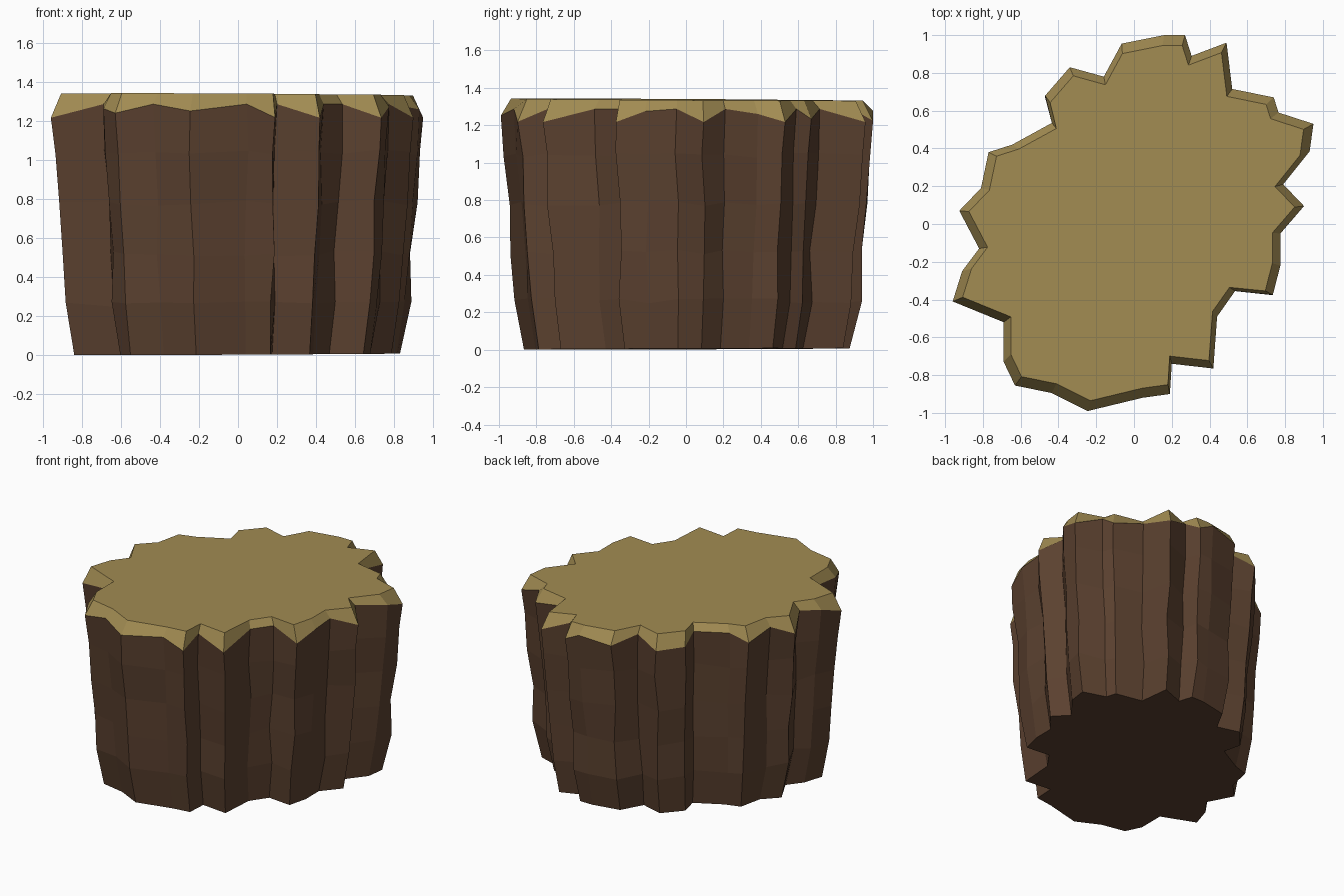
import bpy, bmesh, math, random
from mathutils import Vector

if "Cube" in bpy.data.objects:
    bpy.data.objects.remove(bpy.data.objects["Cube"])

random.seed(4)

# Jagged bark outline at the rim, seen from above, counter-clockwise
OUTLINE = [Vector(p) for p in (
    (.90, .095), (.79, .21), (.93, .385), (.95, .53), (.765, .59), (.74, .67),
    (.52, .715), (.49, .96), (.305, .89), (.27, 1.0), (.16, 1.0), (-.065, .955),
    (-.16, .78), (-.34, .83), (-.47, .68), (-.435, .535), (-.645, .42), (-.77, .38),
    (-.81, .19), (-.925, .07), (-.82, -.13), (-.91, -.25), (-.96, -.41), (-.69, -.52),
    (-.69, -.73), (-.63, -.855), (-.435, -.895), (-.245, -.99), (.045, -.92), (.19, -.90),
    (.20, -.74), (.42, -.765), (.44, -.49), (.535, -.355), (.735, -.375), (.775, -.22),
    (.775, -.05))]
N = len(OUTLINE)


def make_material(name, rgb):
    mat = bpy.data.materials.new(name)
    mat.diffuse_color = (*rgb, 1)
    mat.use_nodes = True
    mat.node_tree.nodes["Principled BSDF"].inputs["Base Color"].default_value = mat.diffuse_color
    return mat


def rim_height(i):
    """Sharp outward corners of the rim are chipped lower."""
    a = OUTLINE[i] - OUTLINE[i - 1]
    b = OUTLINE[(i + 1) % N] - OUTLINE[i]
    turn = math.atan2(a.x * b.y - a.y * b.x, a.dot(b))
    return 1.287 - 0.07 * min(1, max(0, turn / math.radians(80)))


bm = bmesh.new()


def ring(scale, height, jitter=0.0):
    verts = []
    for i, p in enumerate(OUTLINE):
        x = p.x * scale + random.uniform(-jitter, jitter)
        y = p.y * scale + random.uniform(-jitter, jitter)
        verts.append(bm.verts.new((x, y, height(i, x, y))))
    return verts


# Bark rings from the ground up, then the chipped rim and the cut top
rings = [ring(.875, lambda i, x, y: .004 + .003 * x + .003 * y)]
for z, s in ((.26, .93), (.52, .94), (.78, .96), (1.04, .98)):
    rings.append(ring(s, lambda i, x, y: z + random.uniform(-.015, .015), .011))
rings.append(ring(1.0, lambda i, x, y: rim_height(i)))
rings.append(ring(.945, lambda i, x, y: 1.337 - .004 * x - .005 * y))

# Walls: bark below, pale wood on the sloped rim
for level, (low, high) in enumerate(zip(rings, rings[1:])):
    for i in range(N):
        j = (i + 1) % N
        face = bm.faces.new((low[i], low[j], high[j], high[i]))
        face.material_index = 1 if level == len(rings) - 2 else 0

# Cut top and underside
bm.faces.new(rings[-1]).material_index = 1
bm.faces.new(rings[0][::-1])

mesh = bpy.data.meshes.new("tree_stump")
bm.to_mesh(mesh)
bm.free()
mesh.materials.append(make_material("bark", (.105, .053, .029)))
mesh.materials.append(make_material("cut_wood", (.36, .26, .085)))
stump = bpy.data.objects.new("tree_stump", mesh)
bpy.context.collection.objects.link(stump)
